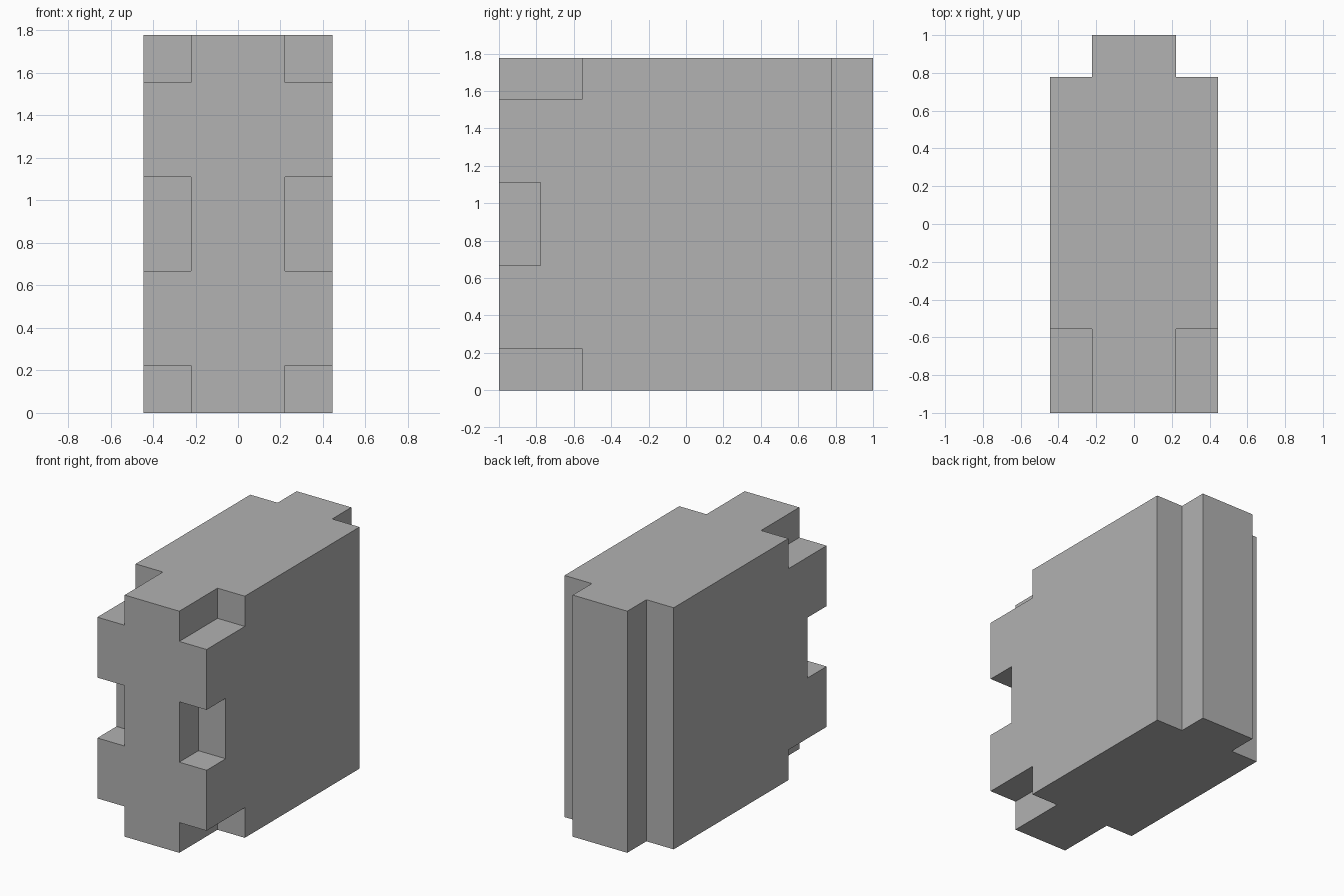
import bpy
import bmesh
from mathutils import Vector

default = bpy.data.objects.get("Cube")
if default:
    bpy.data.objects.remove(default, do_unlink=True)

U = 2 / 9       # one module of the block
EXTRA = 0.1     # cutter overshoot beyond the outer faces


def add_box(bm, low, high):
    low, high = Vector(low), Vector(high)
    verts = bmesh.ops.create_cube(bm, size=1)["verts"]
    bmesh.ops.scale(bm, vec=high - low, verts=verts)
    bmesh.ops.translate(bm, vec=(low + high) / 2, verts=verts)


def make_object(name, bm):
    bmesh.ops.recalc_face_normals(bm, faces=bm.faces)
    mesh = bpy.data.meshes.new(name)
    bm.to_mesh(mesh)
    bm.free()
    obj = bpy.data.objects.new(name, mesh)
    bpy.context.collection.objects.link(obj)
    return obj


# Solid block
front, back, top, side = -1, 1, 8 * U, 2 * U
bm = bmesh.new()
add_box(bm, (-side, front, 0), (side, back, top))
block = make_object("notched_block", bm)

# Notches on both sides: (y start, y end, z start, z end)
notches = [
    (front - EXTRA, front + 2 * U, -EXTRA, U),             # lower front corner
    (front - EXTRA, front + U, 3 * U, 5 * U),              # middle of front edge
    (front - EXTRA, front + 2 * U, 7 * U, top + EXTRA),    # upper front corner
    (back - U, back + EXTRA, -EXTRA, top + EXTRA),         # full-height back edge
]
bm = bmesh.new()
for y0, y1, z0, z1 in notches:
    add_box(bm, (U, y0, z0), (side + EXTRA, y1, z1))
    add_box(bm, (-side - EXTRA, y0, z0), (-U, y1, z1))
cutter = make_object("notch_cutter", bm)
cutter.hide_render = True

# Cut the notches and discard the cutter
cut = block.modifiers.new("notches", "BOOLEAN")
cut.operation = "DIFFERENCE"
cut.solver = "EXACT"
cut.object = cutter
bpy.context.view_layer.objects.active = block
bpy.ops.object.modifier_apply(modifier=cut.name)
bpy.data.objects.remove(cutter, do_unlink=True)

# Single grey material
grey = bpy.data.materials.new("plain_grey")
grey.use_nodes = True
colour = (0.445, 0.445, 0.445, 1)
grey.diffuse_color = colour
grey.node_tree.nodes["Principled BSDF"].inputs["Base Color"].default_value = colour
block.data.materials.clear()
block.data.materials.append(grey)
